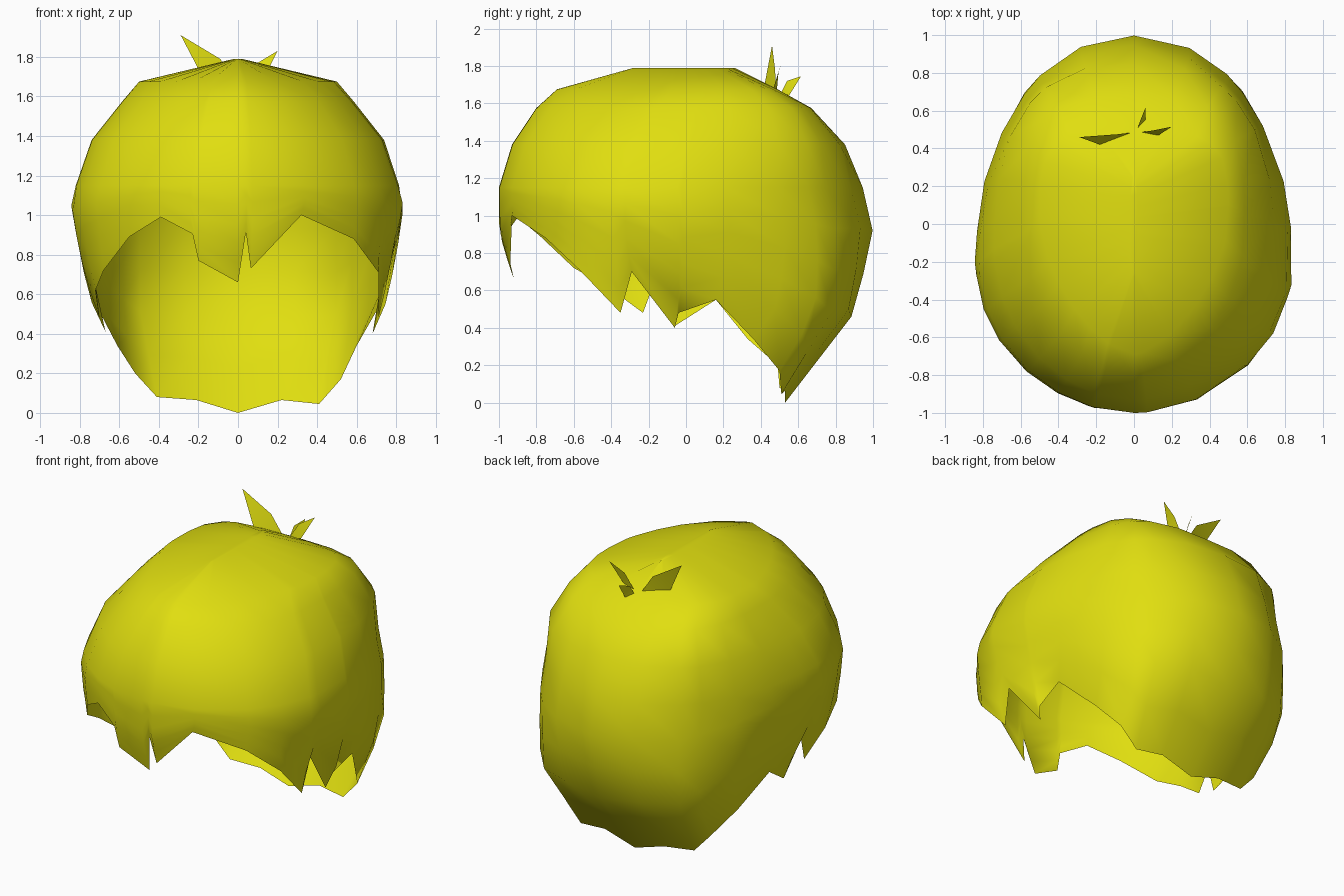
import bpy, bmesh, math
from mathutils import Vector

if "Cube" in bpy.data.objects:
    bpy.data.objects.remove(bpy.data.objects["Cube"])

mat = bpy.data.materials.new("hair yellow")
mat.diffuse_color = (0.75, 0.735, 0.005, 1)
mat.use_nodes = True
mat.node_tree.nodes["Principled BSDF"].inputs["Base Color"].default_value = mat.diffuse_color

# Cap profile: height, half width, front y, middle y, back y, front and back roundness
PROFILE = [(1.79, .02, -.28, 0, .26, 2, 2), (1.675, .5, -.69, .03, .49, 1.6, 4),
           (1.575, .585, -.80, -.05, .67, 1.85, 3.6), (1.38, .74, -.93, -.13, .85, 1.95, 2.6),
           (1.15, .82, -1.0, -.2, .945, 1.95, 2.1), (1.06, .845, -1.0, -.2, .965, 1.95, 2.1),
           (.91, .825, -1.0, -.2, 1.0, 1.95, 2.15), (.48, .76, -.9, -.17, .9, 2, 2.7),
           (0, .56, -.7, -.17, .53, 2, 2.8)]
MID_Y = -.17

# Jagged hem, counted from the front centre round the right side and back
HEM = [(0, -.92, .66), (.04, -.98, .915), (.065, -.94, .73), (.32, -.93, 1.0),
       (.585, -.75, .88), (.71, -.57, .71), (.71, -.35, .48), (.73, -.29, .70),
       (.68, -.06, .40), (.70, -.04, .48), (.72, .16, .55), (.60, .36, .34),
       (.52, .50, .17), (.41, .51, .045), (.22, .53, .065), (0, .53, .0),
       (-.21, .53, .065), (-.41, .50, .08), (-.52, .49, .2), (-.61, .33, .34),
       (-.72, .16, .55), (-.67, -.06, .41), (-.72, -.17, .64), (-.70, -.23, .48),
       (-.72, -.42, .62), (-.68, -.60, .72), (-.55, -.78, .89), (-.39, -.90, .99),
       (-.23, -.96, .905), (-.20, -.95, .77)]


def surface(a, z):
    """Point on the cap at angle a and height z."""
    for (z0, *p), (z1, *q) in zip(PROFILE, PROFILE[1:]):
        if z >= z1:
            break
    t = (z0 - z) / (z0 - z1)
    w, front, mid, back, nf, nb = (u + (v - u) * t for u, v in zip(p, q))
    s, c = math.sin(a), -math.cos(a)
    n = nb if c > 0 else nf
    k = (abs(s) ** n + abs(c) ** n) ** (-1 / n)
    y = mid + k * c * ((back - mid) if c > 0 else (mid - front))
    return Vector((w * k * s, y, z))


def finish(bm, name):
    me = bpy.data.meshes.new(name)
    bm.to_mesh(me)
    bm.free()
    me.materials.append(mat)
    for p in me.polygons:
        p.use_smooth = True
    ob = bpy.data.objects.new(name, me)
    bpy.context.collection.objects.link(ob)
    return ob


# Hair cap: columns running from the crown down to each hem point
bm = bmesh.new()
columns = []
LOWER = 5
for h in HEM:
    hem = Vector(h)
    back = hem.y > MID_Y
    a = math.atan2(hem.x / .8, -(hem.y - MID_Y) / (.95 if back else .83))
    col = [surface(a, p[0]) for p in PROFILE[:5]]
    shift = hem - surface(a, hem.z)
    for i in range(1, LOWER + 1):
        t = i / LOWER
        col.append(surface(a, 1.15 + (hem.z - 1.15) * t) + shift * t ** 3)
    columns.append([bm.verts.new(v) for v in col])
for i, c0 in enumerate(columns):
    c1 = columns[(i + 1) % len(columns)]
    for j in range(len(c0) - 1):
        bm.faces.new((c0[j], c0[j + 1], c1[j + 1], c1[j]))
bm.faces.new([c[0] for c in columns])
bmesh.ops.recalc_face_normals(bm, faces=bm.faces)
if sum(f.normal.dot(f.calc_center_median() - Vector((0, 0, .9))) for f in bm.faces) < 0:
    bmesh.ops.reverse_faces(bm, faces=bm.faces)
finish(bm, "hair_cap")

# Three leaf-shaped tufts on the crown
TUFTS = {
    "left_tuft": [(0, .485, 1.65), (-.18, .42, 1.70), (-.29, .46, 1.91), (-.09, .475, 1.79)],
    "right_tuft": [(.03, .485, 1.66), (.13, .47, 1.69), (.20, .515, 1.83), (.10, .495, 1.77)],
    "back_tuft": [(.02, .505, 1.65), (.06, .55, 1.64), (.06, .615, 1.745), (.03, .54, 1.72)],
}
for name, pts in TUFTS.items():
    bm = bmesh.new()
    v = [bm.verts.new(p) for p in pts]
    bm.faces.new((v[0], v[1], v[3]))
    bm.faces.new((v[1], v[2], v[3]))
    finish(bm, name)
